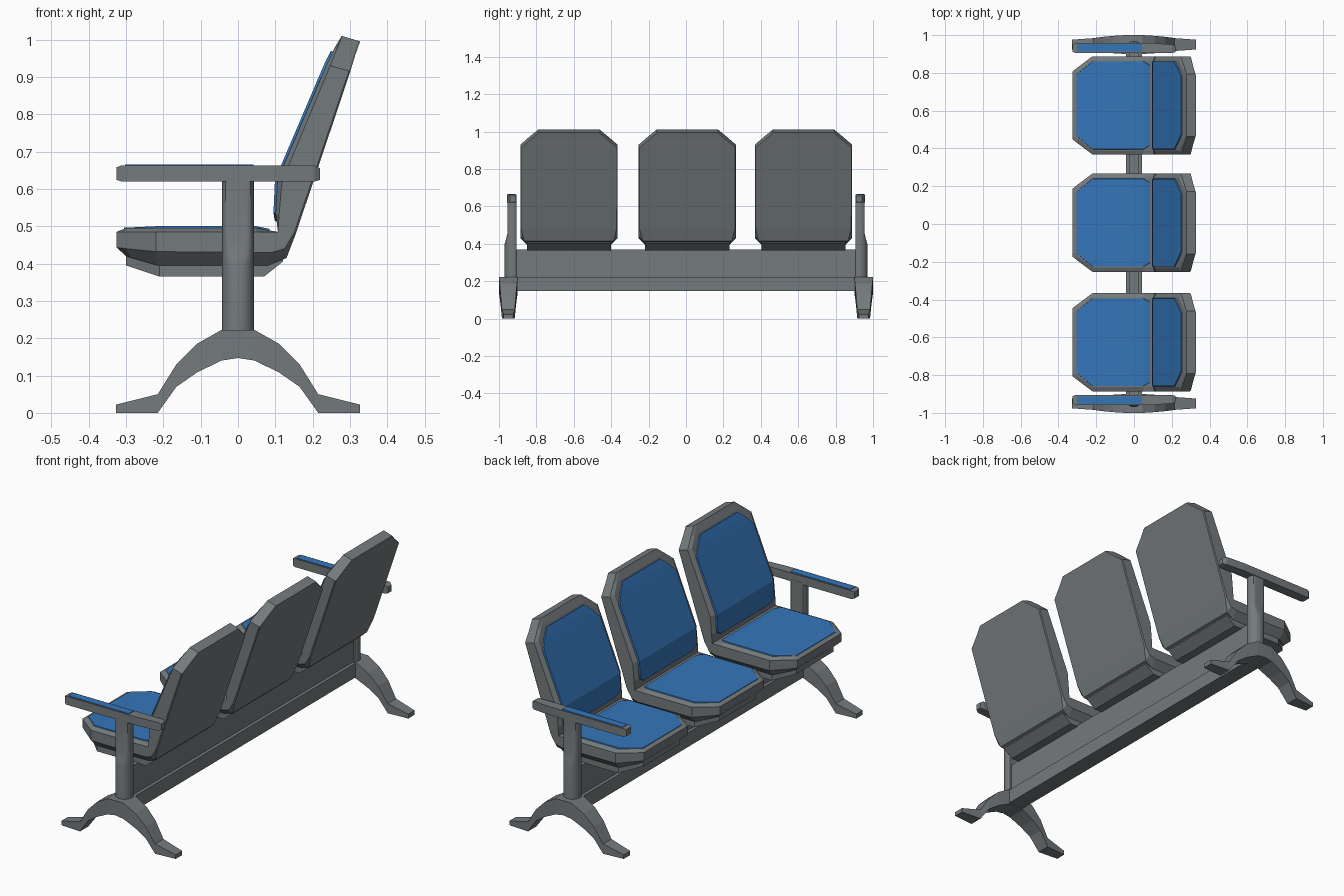
import bpy, bmesh, math


def material(name, rgb):
    m = bpy.data.materials.new(name)
    m.diffuse_color = (*rgb, 1)
    return m


GREY = material("grey metal", (0.175, 0.195, 0.205))
BLUE = material("blue padding", (0.035, 0.18, 0.49))


def loft(name, sections, mat, smooth=False):
    """Skin a row of closed cross-sections and cap both ends."""
    bm = bmesh.new()
    rings = [[bm.verts.new(p) for p in s] for s in sections]
    n = len(rings[0])
    for a, b in zip(rings, rings[1:]):
        for i in range(n):
            j = (i + 1) % n
            bm.faces.new((a[i], a[j], b[j], b[i]))
    bm.faces.new(rings[0])
    bm.faces.new(rings[-1])
    bmesh.ops.recalc_face_normals(bm, faces=bm.faces)
    me = bpy.data.meshes.new(name)
    bm.to_mesh(me)
    bm.free()
    me.materials.append(mat)
    if smooth:
        for p in me.polygons:
            p.use_smooth = True
        me.set_sharp_from_angle(angle=math.radians(35))
    ob = bpy.data.objects.new(name, me)
    bpy.context.collection.objects.link(ob)
    return ob


def rect_x(x, y0, y1, z0, z1):
    return [(x, y0, z0), (x, y1, z0), (x, y1, z1), (x, y0, z1)]


def box(name, hx, hy, z0, z1):
    return loft(name, [rect_x(-hx, -hy, hy, z0, z1), rect_x(hx, -hy, hy, z0, z1)], GREY)


# Beam and upright panel carrying the seats
box("beam", 0.043, 0.93, 0.147, 0.22)
box("beam_panel", 0.026, 0.92, 0.21, 0.37)

UP, BACK = (0, 1), (-0.93, 0.37)
# Shell stations: top xz, rim xz, bottom xz, half width, bottom half width, raise, normal
SHELL = [
    ((-0.325, 0.485), (-0.325, 0.443), (-0.300, 0.420), 0.180, 0.160, 0.000, UP),
    ((-0.300, 0.485), (-0.300, 0.440), (-0.285, 0.415), 0.200, 0.175, 0.010, UP),
    ((-0.220, 0.485), (-0.220, 0.432), (-0.215, 0.395), 0.260, 0.225, 0.010, UP),
    ((0.050, 0.485), (0.090, 0.430), (0.080, 0.395), 0.260, 0.225, 0.010, UP),
    ((0.107, 0.485), (0.125, 0.440), (0.130, 0.415), 0.260, 0.238, 0.000, UP),
    ((0.110, 0.530), (0.150, 0.482), (0.155, 0.480), 0.260, 0.255, 0.010, BACK),
    ((0.118, 0.620), (0.198, 0.622), (0.202, 0.620), 0.260, 0.256, 0.013, BACK),
    ((0.247, 0.930), (0.297, 0.916), (0.301, 0.915), 0.260, 0.256, 0.010, BACK),
    ((0.265, 0.975), (0.310, 0.959), (0.314, 0.958), 0.208, 0.204, 0.007, BACK),
    ((0.278, 1.010), (0.323, 0.996), (0.327, 0.995), 0.165, 0.161, 0.000, BACK),
]
# Pad stations: top-surface x, z, half width
SEAT_PAD = [(-0.305, 0.496, 0.165), (-0.22, 0.500, 0.235),
            (0.05, 0.500, 0.235), (0.085, 0.493, 0.215)]
BACK_PAD = [(0.098, 0.515, 0.20), (0.095, 0.537, 0.235), (0.099, 0.625, 0.235),
            (0.212, 0.89, 0.235), (0.232, 0.936, 0.195), (0.249, 0.97, 0.155)]
# Under-plate stations: x, bottom z, top z, half width
PLATE = [(-0.30, 0.395, 0.42, 0.15), (-0.21, 0.365, 0.41, 0.225),
         (0.07, 0.365, 0.41, 0.225), (0.12, 0.405, 0.43, 0.225)]


def shell_section(st, cy):
    t, m, b, hw, hb, r, n = st
    i = (t[0] + r * n[0], t[1] + r * n[1])
    half = [(t, hw), (m, hw), (b, hb)]
    right = [(i, hw - 0.022)] + half
    pts = [(p[0], cy + w, p[1]) for p, w in right]
    return pts + [(p[0], cy - w, p[1]) for p, w in reversed(right)]


def pad_section(st, cy, n):
    x, z, w = st
    bx, bz = x - n[0] * 0.012, z - n[1] * 0.012
    return [(bx, cy - w, bz), (x, cy - w + 0.004, z), (x, cy + w - 0.004, z), (bx, cy + w, bz)]


# Three seats
for k, cy in enumerate((-0.626, 0.007, 0.628), 1):
    loft(f"seat_shell_{k}", [shell_section(s, cy) for s in SHELL], GREY)
    loft(f"seat_pad_{k}", [pad_section(s, cy, UP) for s in SEAT_PAD], BLUE)
    loft(f"back_pad_{k}", [pad_section(s, cy, BACK) for s in BACK_PAD], BLUE)
    loft(f"seat_plate_{k}", [rect_x(x, cy - w, cy + w, z0, z1) for x, z0, z1, w in PLATE], GREY)

# Arched foot half: x, bottom z, top z, half thickness
FOOT = [(0.327, 0, 0.022, 0.026), (0.215, 0, 0.05, 0.034), (0.165, 0.07, 0.13, 0.041),
        (0.11, 0.108, 0.185, 0.046), (0.045, 0.14, 0.222, 0.05)]
ARCH = [(-x, a, b, w) for x, a, b, w in FOOT] + [(0, 0.147, 0.222, 0.05)] + FOOT[::-1]
# Armrest stations: x, inner y, outer y, bottom z, top z
ARM = [(-0.325, 0.912, 0.950, 0.624, 0.658), (-0.312, 0.906, 0.958, 0.62, 0.663),
       (0.10, 0.906, 0.958, 0.62, 0.663), (0.205, 0.906, 0.950, 0.62, 0.663),
       (0.22, 0.910, 0.940, 0.624, 0.655)]

# End frames, mirrored
for side, s in (("left", -1), ("right", 1)):
    loft(f"foot_{side}", [rect_x(x, s * 0.95 - w, s * 0.95 + w, a, b) for x, a, b, w in ARCH], GREY)
    # Round post with flattened upper outer face
    rings = []
    for z, ymax in ((0.19, 0.97), (0.40, 0.97), (0.425, 0.962), (0.455, 0.955), (0.63, 0.955)):
        ring = []
        for i in range(24):
            a = math.tau * (i + 0.5) / 24
            y = min(max(0.927 + 0.043 * math.sin(a), 0.905), ymax)
            # keep points on the circle where the flat cuts it
            lim = math.sqrt(max(0.043 ** 2 - (y - 0.927) ** 2, 0))
            x = max(-lim, min(lim, 0.043 * math.cos(a)))
            ring.append((x, s * y, z))
        rings.append(ring)
    loft(f"post_{side}", rings, GREY, smooth=True)
    loft(f"armrest_{side}", [rect_x(x, s * a, s * b, c, d) for x, a, b, c, d in ARM], GREY)
    loft(f"armrest_pad_{side}", [rect_x(x, s * 0.912, s * 0.952, 0.658, 0.666)
                                 for x in (-0.303, 0.042)], BLUE)
